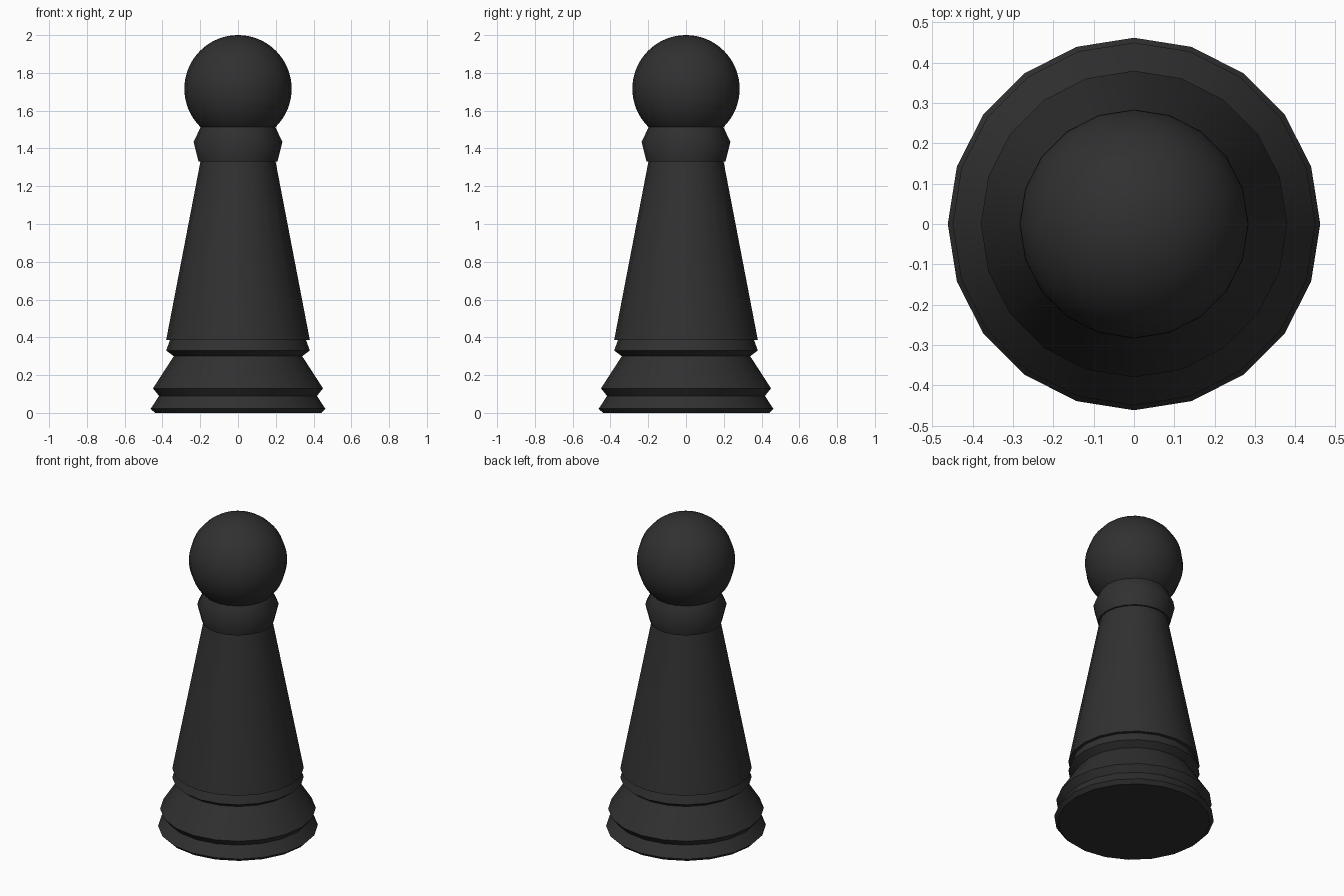
import bpy, math

if "Cube" in bpy.data.objects:
    bpy.data.objects.remove(bpy.data.objects["Cube"])

SIDES = 20

black = bpy.data.materials.new("matte_black")
black.diffuse_color = (0.03, 0.03, 0.03, 1)
black.use_nodes = True
black.node_tree.nodes["Principled BSDF"].inputs["Base Color"].default_value = black.diffuse_color


def finish(obj, angle):
    obj.data.materials.append(black)
    bpy.ops.object.select_all(action='DESELECT')
    obj.select_set(True)
    bpy.context.view_layer.objects.active = obj
    bpy.ops.object.shade_smooth_by_angle(angle=math.radians(angle))


def lathe(name, profile, angle=30):
    """Closed turned part from (radius, height) points, bottom to top."""
    verts, faces = [], []
    for r, z in profile:
        for i in range(SIDES):
            a = 2 * math.pi * i / SIDES
            verts.append((r * math.cos(a), r * math.sin(a), z))
    for k in range(len(profile) - 1):
        for i in range(SIDES):
            j = (i + 1) % SIDES
            b, t = k * SIDES, (k + 1) * SIDES
            faces.append((b + i, b + j, t + j, t + i))
    faces.append(tuple(reversed(range(SIDES))))
    faces.append(tuple(range(len(verts) - SIDES, len(verts))))
    mesh = bpy.data.meshes.new(name)
    mesh.from_pydata(verts, [], faces)
    obj = bpy.data.objects.new(name, mesh)
    bpy.context.collection.objects.link(obj)
    finish(obj, angle)
    return obj


# Stepped foot
lathe("base", [(0.44, 0.0), (0.462, 0.022), (0.418, 0.09), (0.45, 0.13),
               (0.34, 0.30), (0.38, 0.33), (0.36, 0.387)])
# Tapered shaft
lathe("body", [(0.38, 0.387), (0.199, 1.33)])
# Neck ring
lathe("collar", [(0.209, 1.33), (0.235, 1.434), (0.198, 1.513)], 45)

# Ball on top
bpy.ops.mesh.primitive_uv_sphere_add(segments=SIDES, ring_count=32,
                                     radius=0.284, location=(0, 0, 1.716))
head = bpy.context.object
head.name = "head"
finish(head, 40)
